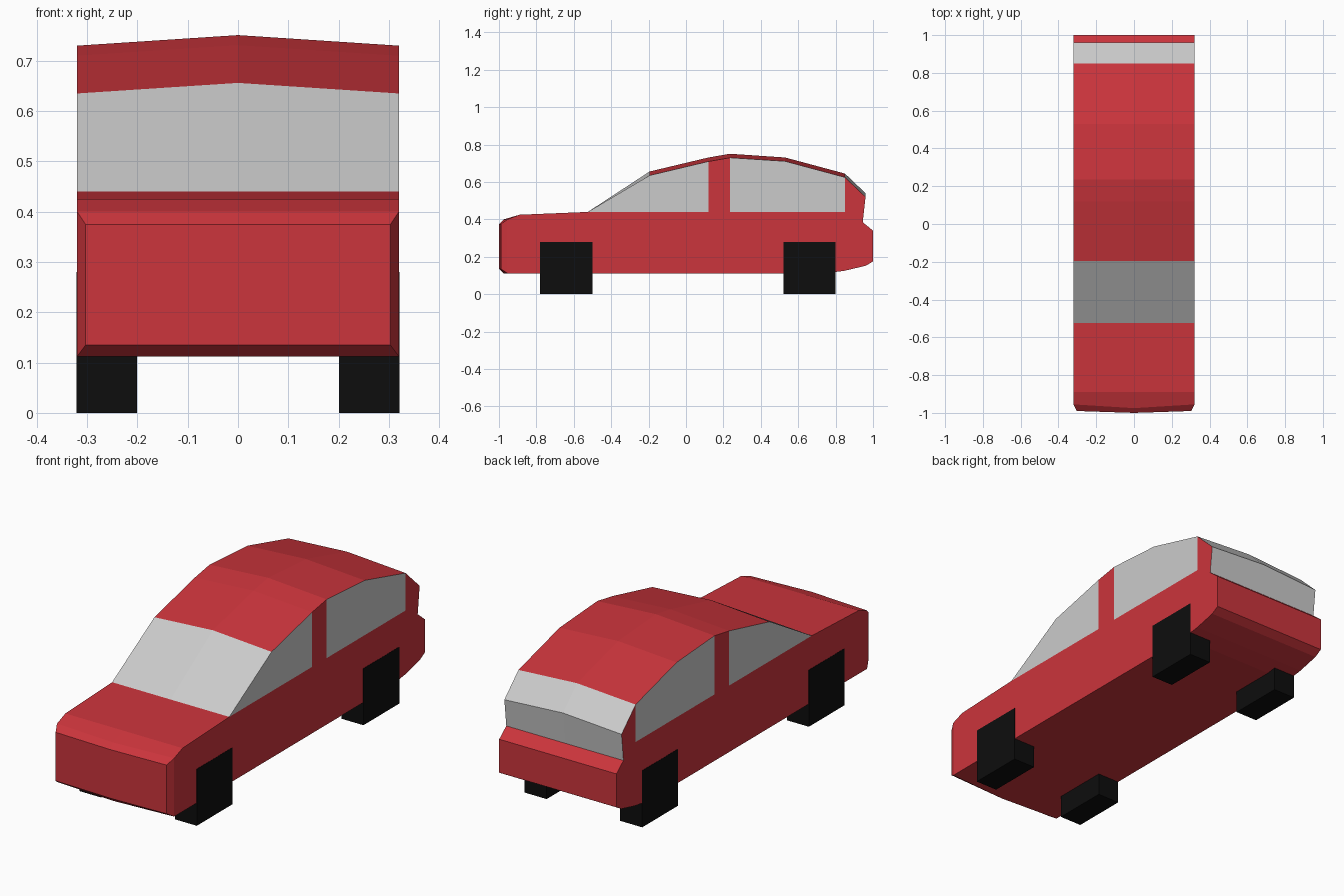
import bpy, bmesh

if "Cube" in bpy.data.objects:
    bpy.data.objects.remove(bpy.data.objects["Cube"])

W = 0.32  # half width

def material(name, rgb):
    m = bpy.data.materials.new(name)
    m.diffuse_color = (*rgb, 1)
    m.use_nodes = True
    m.node_tree.nodes["Principled BSDF"].inputs["Base Color"].default_value = m.diffuse_color
    return m

RED = material("red_paint", (0.60, 0.035, 0.045))
BLACK = material("black_rubber", (0.004, 0.004, 0.004))

def add_face(bm, pts):
    bm.faces.new([bm.verts.new(p) for p in pts])

def add_strip(bm, rows):
    """Sheet across the car; row = (y, z, crown y, crown z)."""
    for a, b in zip(rows, rows[1:]):
        cols = [[(-W, r[0], r[1]), (0, r[0] + r[2], r[1] + r[3]), (W, r[0], r[1])]
                for r in (a, b)]
        for i in (0, 1):
            add_face(bm, [cols[0][i], cols[0][i + 1], cols[1][i + 1], cols[1][i]])

def add_sides(bm, outline):
    """Mirrored flat side panels, outline clockwise seen from +x."""
    add_face(bm, [(-W, y, z) for y, z in outline])
    add_face(bm, [(W, y, z) for y, z in reversed(outline)])

def finish(bm, name, mat=None):
    bmesh.ops.remove_doubles(bm, verts=bm.verts, dist=0.0005)
    me = bpy.data.meshes.new(name)
    bm.to_mesh(me)
    bm.free()
    if mat:
        me.materials.append(mat)
    ob = bpy.data.objects.new(name, me)
    bpy.context.collection.objects.link(ob)
    return ob

# Profile sections along the car
hood = [(-0.955, 0.40, -0.02, 0), (-0.89, 0.425, 0, 0), (-0.525, 0.44, 0, 0)]
roof = [(-0.195, 0.635, 0, 0.021), (0.12, 0.71, 0, 0.021), (0.235, 0.73, 0, 0.021),
        (0.53, 0.711, 0, 0.02), (0.85, 0.625, 0, 0.02)]
rear_glass = [roof[-1], (0.96, 0.52, 0, 0.02), (0.945, 0.385, 0, 0)]
tail = [rear_glass[-1], (1.0, 0.34, 0, 0), (1.0, 0.175, 0, 0), (0.96, 0.152, 0, 0),
        (0.85, 0.126, 0, 0), (0.75, 0.112, 0, 0), (-0.955, 0.112, -0.02, 0)]

# Painted body: hood, roof, tail and underside
bm = bmesh.new()
for rows in (hood, roof, tail):
    add_strip(bm, rows)

# Body sides with the door pillars
yz = lambda rows: [r[:2] for r in rows]
add_sides(bm, yz(hood) + [(0.12, 0.44), (0.12, 0.71), (0.235, 0.73), (0.235, 0.44),
                          (0.85, 0.44), (0.85, 0.625)] + yz(rear_glass[1:]) + yz(tail[1:]))

# Nose: bevelled ring around a slightly bowed front face
def nose_ring(x, y, y_mid, z0, z1):
    return [(-x, y, z0), (0, y_mid, z0), (x, y, z0), (x, y, z1), (0, y_mid, z1), (-x, y, z1)]

outer = nose_ring(W, -0.955, -0.975, 0.112, 0.40)
inner = nose_ring(0.303, -0.99, -1.0, 0.135, 0.375)
for i in range(6):
    j = (i + 1) % 6
    add_face(bm, [outer[i], outer[j], inner[j], inner[i]])
add_face(bm, [inner[k] for k in (0, 1, 4, 5)])
add_face(bm, [inner[k] for k in (1, 2, 3, 4)])
finish(bm, "body", RED)

# Windscreen and rear window
for name, rows in (("windscreen", [hood[-1], roof[0]]), ("rear_window", rear_glass)):
    bm = bmesh.new()
    add_strip(bm, rows)
    finish(bm, name)

# Side windows
windows = {
    "front_side_windows": yz([hood[-1]] + roof[:2]) + [(0.12, 0.44)],
    "back_side_windows": [(0.235, 0.44)] + yz(roof[2:]) + [(0.85, 0.44)],
}
for name, outline in windows.items():
    bm = bmesh.new()
    add_sides(bm, outline)
    finish(bm, name)

# Square block wheels
for axle, y in (("front", -0.64), ("back", 0.66)):
    for side, s in (("left", -1), ("right", 1)):
        bpy.ops.mesh.primitive_cube_add(size=1, location=(s * 0.261, y, 0.14))
        ob = bpy.context.object
        ob.name = f"{axle}_{side}_wheel"
        ob.scale = (0.12, 0.28, 0.28)
        ob.data.materials.append(BLACK)
